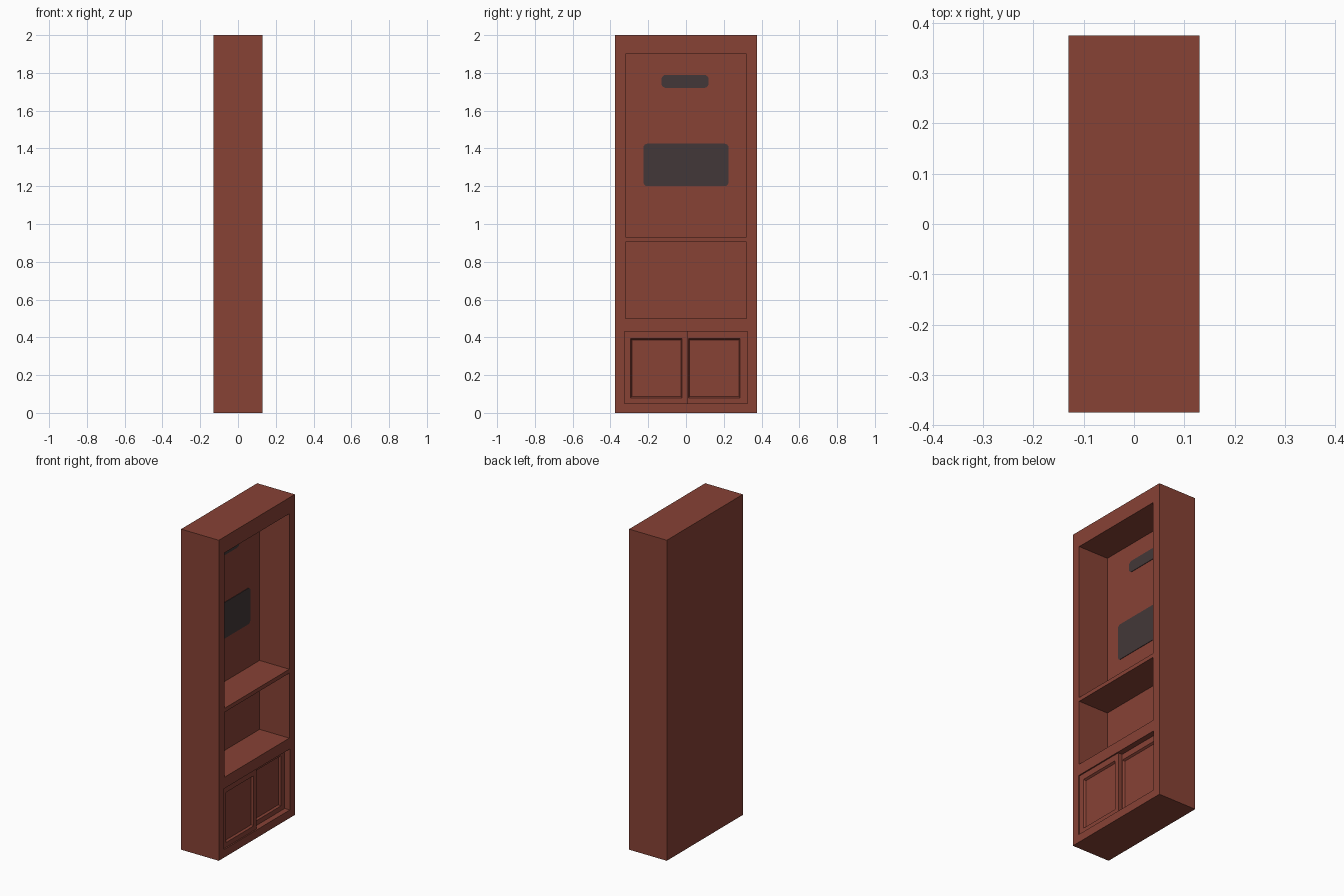
import bpy, bmesh, math

if "Cube" in bpy.data.objects:
    bpy.data.objects.remove(bpy.data.objects["Cube"])


def material(name, rgb):
    m = bpy.data.materials.new(name)
    m.diffuse_color = (*rgb, 1)
    m.use_nodes = True
    m.node_tree.nodes["Principled BSDF"].inputs["Base Color"].default_value = m.diffuse_color
    return m


WOOD = material("reddish_wood", (0.242, 0.054, 0.036))
DARK = material("dark_grey", (0.055, 0.039, 0.040))


def add_object(name, bm, mat):
    bmesh.ops.recalc_face_normals(bm, faces=bm.faces)
    me = bpy.data.meshes.new(name)
    bm.to_mesh(me)
    bm.free()
    me.materials.append(mat)
    ob = bpy.data.objects.new(name, me)
    bpy.context.collection.objects.link(ob)
    return ob


def box_bm(x0, x1, y0, y1, z0, z1):
    bm = bmesh.new()
    bmesh.ops.create_cube(bm, size=1)
    for v in bm.verts:
        v.co.x = x1 if v.co.x > 0 else x0
        v.co.y = y1 if v.co.y > 0 else y0
        v.co.z = z1 if v.co.z > 0 else z0
    return bm


# Cabinet body, with the two shelf bays and the door recess cut from +x
body = add_object("cabinet_body", box_bm(-0.13, 0.13, -0.375, 0.375, 0, 2), WOOD)
bays = [(-0.075, 0.32, 0.93, 1.90), (-0.075, 0.32, 0.50, 0.905), (0.07, 0.325, 0.05, 0.43)]
for back, half, z0, z1 in bays:
    cutter = add_object("bay_cutter", box_bm(back, 0.3, -half, half, z0, z1), WOOD)
    cutter.hide_render = True
    mod = body.modifiers.new("bay", 'BOOLEAN')
    mod.operation = 'DIFFERENCE'
    mod.solver = 'EXACT'
    mod.object = cutter
    bpy.context.view_layer.objects.active = body
    bpy.ops.object.modifier_apply(modifier=mod.name)
    bpy.data.objects.remove(cutter)


# Sliding doors with sunken panels and sloping panel edges
def door(name, x, y0, y1, py0, py1):
    bm = box_bm(x - 0.025, x, y0, y1, 0.05, 0.43)
    bm.faces.ensure_lookup_table()
    front = max(bm.faces, key=lambda f: f.calc_center_median().x)
    bmesh.ops.inset_region(bm, faces=[front], thickness=0.03)
    for v in front.verts:
        v.co.y = py0 if v.co.y < (y0 + y1) / 2 else py1
        v.co.z = 0.08 if v.co.z < 0.24 else 0.393
    bmesh.ops.inset_region(bm, faces=[front], thickness=0.01, depth=0)
    for v in front.verts:
        v.co.x -= 0.012
    return add_object(name, bm, WOOD)


door("front_sliding_door", 0.122, -0.325, 0.01, -0.293, -0.02)
door("rear_sliding_door", 0.095, -0.015, 0.325, 0.012, 0.287)


# Rounded dark plates on the back panel
def plate(name, y0, y1, z0, z1, r, x=-0.075, thick=0.003):
    bm = bmesh.new()
    verts = []
    corners = [(y1 - r, z1 - r), (y0 + r, z1 - r), (y0 + r, z0 + r), (y1 - r, z0 + r)]
    for i, (cy, cz) in enumerate(corners):
        for k in range(5):
            a = math.pi / 2 * (i + k / 4)
            verts.append(bm.verts.new((x, cy + r * math.cos(a), cz + r * math.sin(a))))
    face = bm.faces.new(verts)
    ext = bmesh.ops.extrude_face_region(bm, geom=[face])
    for v in [g for g in ext["geom"] if isinstance(g, bmesh.types.BMVert)]:
        v.co.x += thick
    return add_object(name, bm, DARK)


plate("large_back_plate", -0.225, 0.225, 1.20, 1.425, 0.02)
plate("small_back_plate", -0.13, 0.12, 1.72, 1.79, 0.025)
